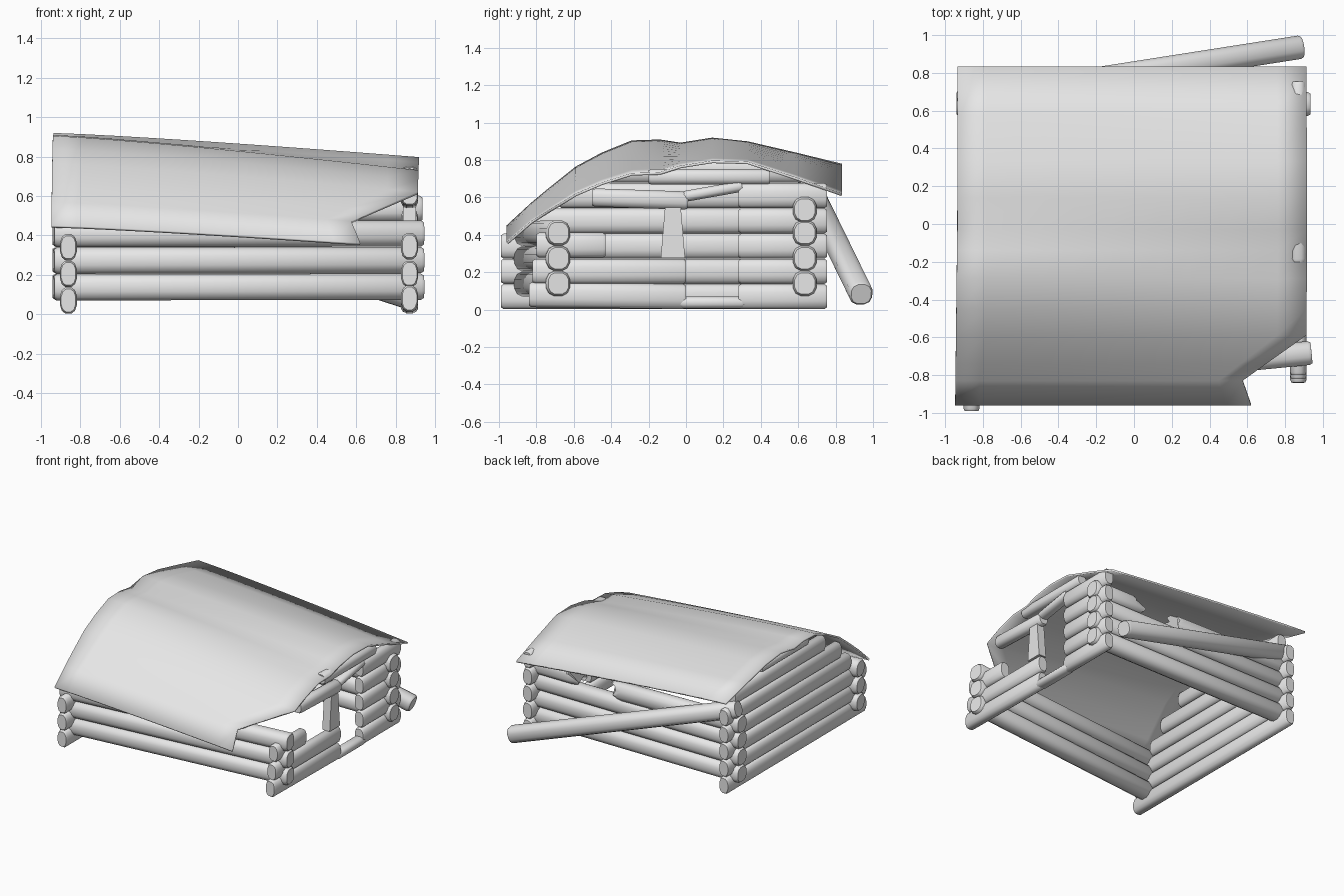
import bpy, bmesh, math, random
from mathutils import Vector

random.seed(4)
cube = bpy.data.objects.get("Cube")
if cube:
    bpy.data.objects.remove(cube, do_unlink=True)

grey = bpy.data.materials.new("weathered_grey")
grey.use_nodes = True
grey.diffuse_color = (0.8, 0.8, 0.8, 1)
grey.node_tree.nodes["Principled BSDF"].inputs["Base Color"].default_value = (0.8, 0.8, 0.8, 1)


def finish(name, bm, angle=40):
    """Turn a bmesh into a named, shaded object."""
    bmesh.ops.recalc_face_normals(bm, faces=bm.faces)
    mesh = bpy.data.meshes.new(name)
    bm.to_mesh(mesh)
    bm.free()
    mesh.materials.append(grey)
    obj = bpy.data.objects.new(name, mesh)
    bpy.context.collection.objects.link(obj)
    bpy.ops.object.select_all(action='DESELECT')
    obj.select_set(True)
    bpy.context.view_layer.objects.active = obj
    bpy.ops.object.shade_smooth_by_angle(angle=math.radians(angle))
    return obj


def log(name, start, end, width, height=0.137, broken=False, sides=12):
    """Squashed round log with chamfered ends; a broken log has a jagged far end."""
    start, end = Vector(start), Vector(end)
    axis = (end - start).normalized()
    side = axis.cross(Vector((0, 0, 1))).normalized()
    up = side.cross(axis)
    length = (end - start).length
    bm = bmesh.new()
    rings = []
    for along, scale in ((0, 0.86), (0.015, 1), (length - 0.015, 1), (length, 0.86)):
        ring = []
        for i in range(sides):
            a = math.tau * (i + 0.5) / sides
            # slightly squared round section
            c, s = [math.copysign(abs(v) ** 0.8, v) for v in (math.cos(a), math.sin(a))]
            jag = random.uniform(-0.1, 0.04) if broken and along > length / 2 else 0
            ring.append(bm.verts.new(start + axis * (along + jag)
                                     + side * c * scale * width / 2
                                     + up * s * scale * height / 2))
        rings.append(ring)
    for r, q in zip(rings, rings[1:]):
        for i in range(sides):
            j = (i + 1) % sides
            bm.faces.new((r[i], r[j], q[j], q[i]))
    bm.faces.new(rings[0][::-1])
    bm.faces.new(rings[-1])
    return finish(name, bm)


STEP, LOW, HIGH = 0.135, 0.07, 0.14
SIDE_W, CROSS_W = 0.088, 0.13
LEFT_X, RIGHT_X, BACK_Y, END_Y = -0.86, 0.87, 0.635, 0.755

# Complete side wall, stepped back under the roof slope, with gable logs
for i, y in enumerate((-0.99, -0.99, -0.99, -0.8, -0.68)):
    z = LOW + i * STEP
    log(f"whole_wall_log_{i}", (LEFT_X, y, z), (LEFT_X, END_Y, z), SIDE_W)
log("whole_gable_log_low", (LEFT_X, -0.48, 0.742), (LEFT_X, 0.66, 0.742), SIDE_W, 0.13)
log("whole_gable_log_high", (LEFT_X, -0.27, 0.845), (LEFT_X, 0.32, 0.845), SIDE_W, 0.07)

# Ruined side wall: sill, door notch, logs beside the openings
log("door_wall_sill_front", (RIGHT_X, -0.84, LOW + 0.01), (RIGHT_X, 0, LOW), SIDE_W)
log("door_threshold", (RIGHT_X, -0.03, 0.038), (RIGHT_X, 0.31, 0.038), SIDE_W, 0.066)
log("door_wall_sill_back", (RIGHT_X, 0.28, LOW), (RIGHT_X, END_Y, LOW), SIDE_W)
log("window_sill_log", (RIGHT_X, -0.82, LOW + STEP), (RIGHT_X, 0, LOW + STEP), SIDE_W)
log("window_front_log", (RIGHT_X, -0.8, 0.345), (RIGHT_X, -0.43, 0.345), SIDE_W)
for i in range(1, 5):
    z = LOW + i * STEP
    log(f"door_back_log_{i}", (RIGHT_X, 0.28, z), (RIGHT_X, END_Y, z), SIDE_W)
log("window_lintel", (RIGHT_X, -0.5, 0.6), (RIGHT_X, 0.01, 0.583), SIDE_W, 0.1)
log("door_lintel", (RIGHT_X, -0.01, 0.605), (RIGHT_X, 0.3, 0.66), SIDE_W, 0.06)
log("door_gable_log", (RIGHT_X, -0.2, 0.71), (RIGHT_X, 0.45, 0.71), SIDE_W, 0.085)

# Tapered post between window and door
bm = bmesh.new()
bmesh.ops.create_cube(bm, size=1)
for v in bm.verts:
    taper = 0.085 if v.co.z > 0 else 0.13
    v.co = Vector((RIGHT_X + v.co.x * 0.065, -0.07 + v.co.y * taper, 0.41 + v.co.z * 0.27))
finish("window_post", bm)

# Skewed front wall
for i in range(3):
    z = HIGH + i * STEP
    log(f"front_log_{i}", (-0.935, -0.865, z - 0.003), (0.94, -0.682, z), CROSS_W)

# Back wall: whole logs, then a snapped course
for i in range(3):
    z = HIGH + i * STEP
    log(f"back_log_{i}", (-0.94, BACK_Y, z), (0.935, BACK_Y, z), CROSS_W)
z = HIGH + 3 * STEP - 0.01
log("back_snapped_log_short", (0.935, BACK_Y, z), (0.48, BACK_Y, z), CROSS_W, broken=True)
log("back_snapped_log_long", (-0.94, BACK_Y, z), (0.18, BACK_Y, z - 0.02), CROSS_W, broken=True)

# Top back log, slipped to the ground at one end
log("fallen_log", (-0.92, 0.655, 0.66), (0.885, 0.937, 0.083), 0.128, 0.128)

# Sagging roof sheet: y, height at high end, height at low end, low end's edge x
ROOF = ((-0.96, 0.45, 0.34, 0.62), (-0.83, 0.57, 0.445, 0.575), (-0.74, 0.645, 0.51, 0.70),
        (-0.59, 0.765, 0.62, 0.912), (-0.45, 0.84, 0.68, 0.914), (-0.29, 0.905, 0.73, 0.915),
        (-0.14, 0.91, 0.735, 0.916), (-0.03, 0.893, 0.77, 0.917), (0.14, 0.92, 0.797, 0.917),
        (0.33, 0.9, 0.792, 0.916), (0.58, 0.842, 0.71, 0.914), (0.835, 0.78, 0.62, 0.912))
COLS = 12
bm = bmesh.new()
grid = []
for y, high, low, edge in ROOF:
    west = -0.935 - 0.012 * max(0, -y)
    row = []
    for c in range(COLS + 1):
        x = west + (edge - west) * c / COLS
        sag = max(0, (x + 0.94) / 1.86) ** 1.2
        row.append(bm.verts.new((x, y, high + (low - high) * sag)))
    grid.append(row)
for r, q in zip(grid, grid[1:]):
    for c in range(COLS):
        bm.faces.new((r[c], r[c + 1], q[c + 1], q[c]))
roof = finish("sagging_roof", bm)
if roof.data.polygons[0].normal.z < 0:
    roof.data.flip_normals()
shell = roof.modifiers.new("thickness", 'SOLIDIFY')
shell.thickness = 0.014
shell.offset = -1
